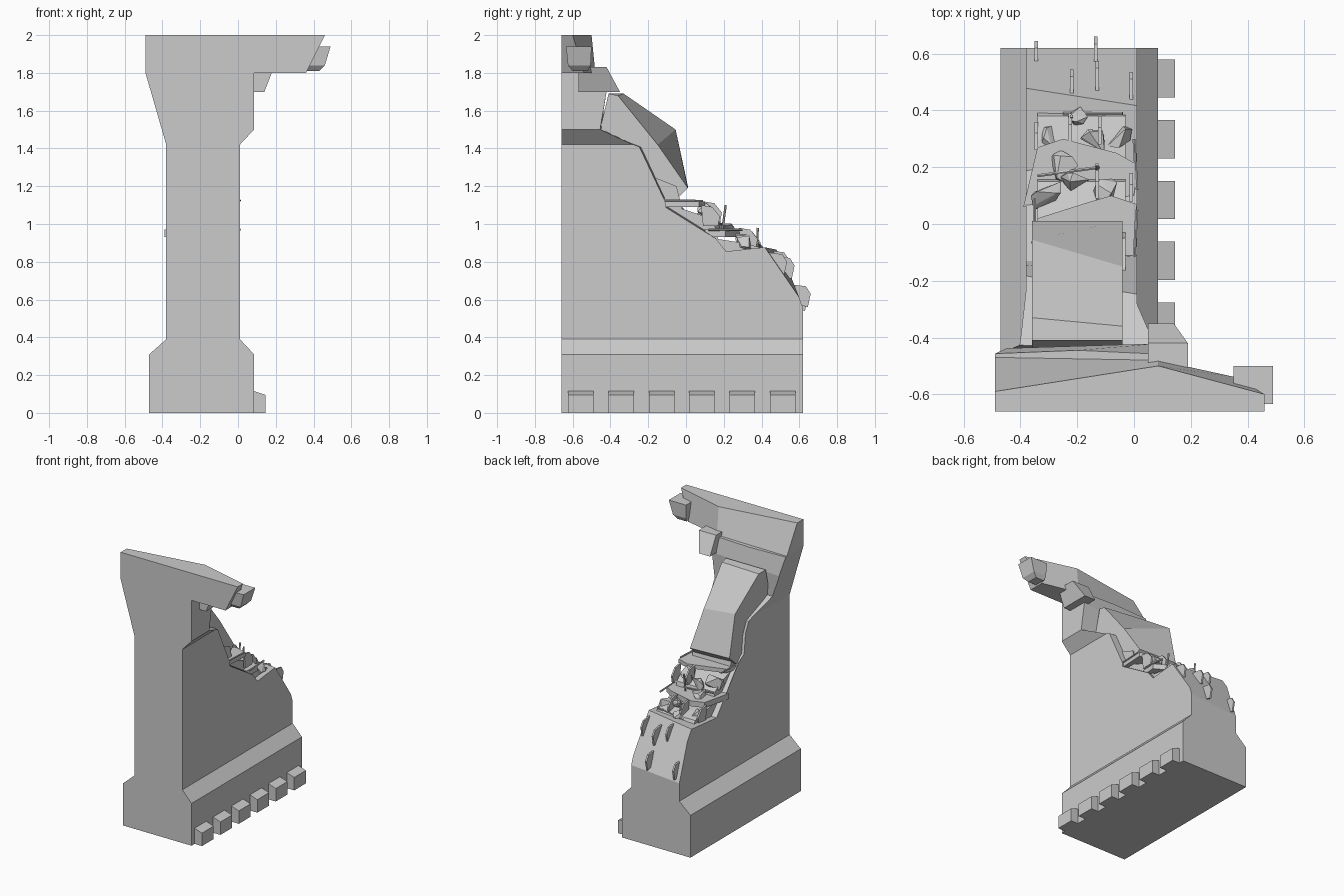
import bpy, bmesh, math, random
from mathutils import Vector, Matrix

if "Cube" in bpy.data.objects:
    bpy.data.objects.remove(bpy.data.objects["Cube"])
random.seed(4)


def loft(name, loops, axis, levels, smooth=False):
    """Bridge equal-length 2D loops placed at levels along an axis, and cap the ends."""
    bm = bmesh.new()
    rings = []
    for pts, lv in zip(loops, levels):
        ring = []
        for a, b in pts:
            co = {'x': (lv, a, b), 'y': (a, lv, b), 'z': (a, b, lv)}[axis]
            ring.append(bm.verts.new(co))
        rings.append(ring)
    n = len(rings[0])
    for r0, r1 in zip(rings, rings[1:]):
        for i in range(n):
            bm.faces.new((r0[i], r0[(i + 1) % n], r1[(i + 1) % n], r1[i]))
    bm.faces.new(rings[0])
    bm.faces.new(rings[-1][::-1])
    bmesh.ops.recalc_face_normals(bm, faces=bm.faces)
    return finish(name, bm, smooth)


def finish(name, bm, smooth=False):
    me = bpy.data.meshes.new(name)
    for f in bm.faces:
        f.smooth = smooth
    bm.to_mesh(me)
    bm.free()
    ob = bpy.data.objects.new(name, me)
    bpy.context.collection.objects.link(ob)
    return ob


def prism(name, pts, axis, a, b):
    return loft(name, [pts, pts], axis, [a, b])


def rect(x0, x1, y0, y1):
    return [(x0, y0), (x1, y0), (x1, y1), (x0, y1)]


def rock(name, loc, size, rot=0.0):
    """Irregular rubble lump."""
    bm = bmesh.new()
    for _ in range(11):
        v = Vector([random.uniform(-1, 1) for _ in range(3)]).normalized()
        bm.verts.new([v[i] * size[i] for i in range(3)])
    res = bmesh.ops.convex_hull(bm, input=bm.verts)
    loose = [v for v in bm.verts if not v.link_faces]
    bmesh.ops.delete(bm, geom=loose, context='VERTS')
    bmesh.ops.transform(bm, verts=bm.verts,
                        matrix=Matrix.Translation(loc) @ Matrix.Rotation(rot, 4, 'X'))
    return finish(name, bm)


def rod(name, p, q, r=0.006):
    p, q = Vector(p), Vector(q)
    d = q - p
    m = Matrix.Translation((p + q) / 2) @ d.to_track_quat('Z', 'Y').to_matrix().to_4x4()
    bm = bmesh.new()
    bmesh.ops.create_cone(bm, cap_ends=True, segments=6, radius1=r, radius2=r,
                          depth=d.length, matrix=m)
    return finish(name, bm)


# Wall: flared section, broken off along a jagged profile that differs left to right
section = [(-.47, 0), (.085, 0), (.085, .31), (.01, .39), (.01, 1.42), (.085, 1.5),
           (.085, 1.8), (-.49, 1.8), (-.38, 1.42), (-.38, .39), (-.47, .31)]
wall = prism("wall", section, 'y', -.66, .8)
left = [(-.8, -.1), (-.8, 1.9), (-.47, 1.9), (-.44, 1.65), (-.42, 1.5), (-.16, 1.4),
        (-.14, 1.22), (.18, .83), (.5, .86), (.62, .51), (.62, -.1)]
right = [(-.8, -.1), (-.8, 1.9), (-.5, 1.9), (-.42, 1.7), (-.455, 1.5), (-.265, 1.41),
         (-.1, 1.06), (.22, .86), (.4, .88), (.62, .56), (.62, -.1)]
cutter = loft("break_cutter", [left, right], 'x', [-.52, .12])
cutter.hide_render = True
mod = wall.modifiers.new("break", 'BOOLEAN')
mod.operation, mod.solver, mod.object = 'INTERSECT', 'EXACT', cutter
bpy.context.view_layer.objects.active = wall
bpy.ops.object.modifier_apply(modifier=mod.name)
bpy.data.objects.remove(cutter)

# Cap beam overhanging to the right
loft("cap_beam",
     [[(-.49, -.66), (.36, -.66), (.36, -.54), (.085, -.48), (-.49, -.47)],
      [(-.49, -.66), (.46, -.66), (.46, -.6), (.085, -.5), (-.49, -.59)]],
     'z', [1.8, 2.0])

# Broken lumps under the beam
loft("beam_end_chunk", [rect(.36, .43, -.6, -.52), rect(.355, .46, -.625, -.505),
                        rect(.35, .49, -.635, -.5)], 'z', [1.81, 1.84, 1.94])
loft("under_beam_block", [rect(.05, .14, -.57, -.35), rect(.05, .19, -.57, -.42)],
     'z', [1.7, 1.83])

# Twisted slab on the upper break
slab_l = [(-.41, 1.69), (-.33, 1.69), (-.055, 1.5), (.01, 1.2), (-.1, 1.1), (-.265, 1.3), (-.455, 1.5)]
slab_r = [(-.41, 1.69), (-.36, 1.68), (-.15, 1.42), (.01, 1.19), (-.1, 1.08), (-.265, 1.3), (-.455, 1.5)]
loft("upper_slab", [slab_l, slab_r], 'x', [-.36, -.04])

# Stepped rubble core with thin ledges
core = [(-.3, .8), (-.3, 1.3), (-.05, 1.2), (-.02, 1.08), (.1, 1.04), (.15, 1.0),
        (.17, .92), (.3, .9), (.38, .88), (.42, .8)]
prism("rubble_core", core, 'x', -.34, -.03)
prism("upper_ledge", [(-.37, -.1), (0, -.12), (.01, .07), (-.08, .1), (-.15, .08), (-.34, .02)],
      'z', 1.09, 1.12)
prism("lower_ledge", [(-.39, .06), (0, .1), (.01, .21), (-.06, .25), (-.25, .3), (-.34, .27)],
      'z', .93, .97)

# Loose rubble
for i, (x, y, z, s) in enumerate([(-.3, .1, 1.04, .07), (-.2, .16, 1.02, .06), (-.1, .11, 1.06, .06),
                                  (-.25, .2, .97, .06), (-.06, .32, .9, .06), (-.14, .29, .93, .05),
                                  (-.3, .3, .88, .05), (-.2, .38, .88, .04)]):
    rock(f"rubble_{i}", (x, y, z), (s, s, s * .8), random.uniform(0, 3))

# Thin splinters standing on the end slope and on the steps
for i, (x, y, z) in enumerate([(-.22, .5, .8), (-.13, .53, .77), (-.01, .49, .79), (-.345, .6, .6),
                               (-.135, .615, .62)]):
    prism(f"slope_splinter_{i}", [(y - .06, z + .06), (y + .02, z + .05), (y + .045, z + .01),
                                  (y + .03, z - .06), (y - .01, z - .05)], 'x', x - .006, x + .006)
for i, (x, y, z) in enumerate([(-.345, .31, .89), (-.225, .34, .91), (-.12, .33, .92),
                               (-.13, .14, 1.06), (-.01, .13, 1.04)]):
    prism(f"step_splinter_{i}", [(y - .05, z + .06), (y + .01, z + .05), (y + .05, z),
                                 (y + .04, z - .05), (y - .04, z - .05)], 'x', x - .006, x + .006)

# Exposed bars
bars = [((-.13, .19, .95), (-.13, .21, 1.1)), ((-.22, .375, .86), (-.22, .38, .98)),
        ((-.35, .02, .96), (-.35, .19, .96)), ((.01, .12, .97), (0, .3, .97)),
        ((-.35, -.13, 1.12), (-.35, .09, 1.12)), ((0, -.13, 1.125), (.01, .05, 1.125)),
        ((-.25, .39, .87), (-.04, .39, .9)), ((-.34, .17, 1.0), (-.12, .2, 1.0))]
for i, (p, q) in enumerate(bars):
    rod(f"bar_{i}", p, q)

# Row of footing blocks along the right side
for i in range(6):
    y = -.625 + i * .214
    prism(f"footing_block_{i}", [(.01, 0), (.145, 0), (.145, .095), (.085, .115), (.01, .115)],
          'y', y, y + .135)
